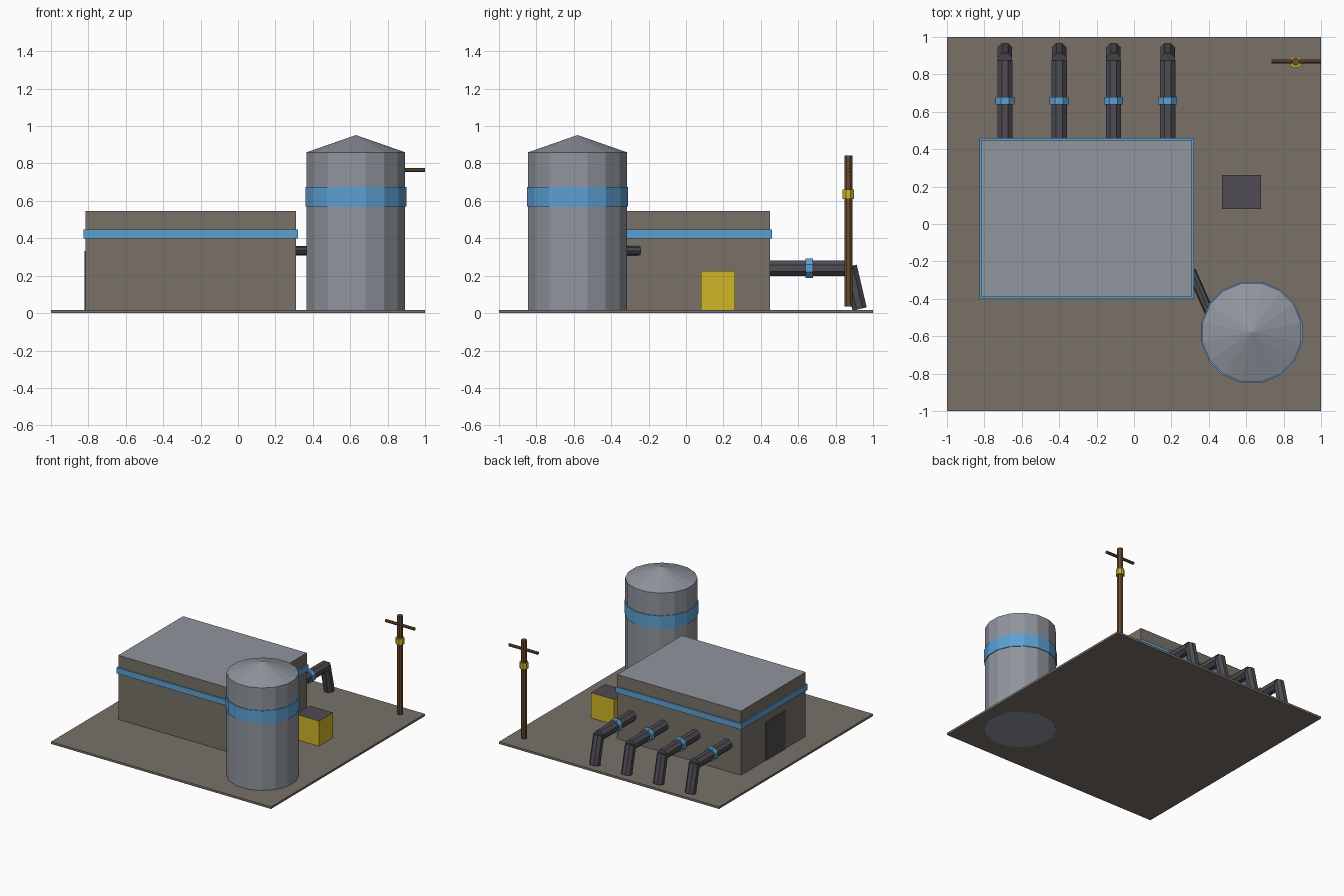
import bpy, bmesh, math
from mathutils import Vector

if "Cube" in bpy.data.objects:
    bpy.data.objects.remove(bpy.data.objects["Cube"], do_unlink=True)


def material(name, rgb):
    linear = [((c / 255 + 0.055) / 1.055) ** 2.4 for c in rgb] + [1]
    mat = bpy.data.materials.new(name)
    mat.use_nodes = True
    mat.diffuse_color = linear
    mat.node_tree.nodes["Principled BSDF"].inputs["Base Color"].default_value = linear
    return mat


CONCRETE = material("concrete", (120, 113, 104))
METAL = material("grey_metal", (144, 149, 157))
BLUE = material("blue_paint", (92, 160, 212))
DARK = material("dark_iron", (78, 76, 83))
YELLOW = material("yellow_paint", (208, 182, 38))
WOOD = material("brown_wood", (108, 76, 48))


def finish(name, bm, mat, top=None):
    """Make the object; top is an optional second colour for upward faces."""
    mesh = bpy.data.meshes.new(name)
    mesh.materials.append(mat)
    bmesh.ops.recalc_face_normals(bm, faces=bm.faces)
    if top:
        mesh.materials.append(top)
        for face in bm.faces:
            face.material_index = int(face.normal.z > 0.9)
    bm.to_mesh(mesh)
    bm.free()
    obj = bpy.data.objects.new(name, mesh)
    bpy.context.collection.objects.link(obj)
    return obj


def box(name, low, high, mat, top=None):
    low, high = Vector(low), Vector(high)
    bm = bmesh.new()
    bmesh.ops.create_cube(bm, size=1)
    for v in bm.verts:
        v.co = (low + high) / 2 + v.co * (high - low)
    return finish(name, bm, mat, top)


def rod(name, start, end, radius, mat, sides=8, tip=None):
    """Prism between two points, flat sides on the axes; radius is to the flats."""
    start, end = Vector(start), Vector(end)
    axis = end - start
    corner = radius / math.cos(math.pi / sides)
    bm = bmesh.new()
    bmesh.ops.create_cone(bm, cap_ends=True, segments=sides, radius1=corner,
                          radius2=corner if tip is None else tip, depth=axis.length)
    turn = Vector((0, 0, 1)).rotation_difference(axis).to_matrix()
    spin = math.pi / sides
    for v in bm.verts:
        x, y, z = v.co
        v.co = (x * math.cos(spin) - y * math.sin(spin),
                x * math.sin(spin) + y * math.cos(spin), z)
        v.co = (start + end) / 2 + turn @ v.co
    return finish(name, bm, mat)


# Ground and building
box("ground_slab", (-1, -1, 0.0005), (1, 1, 0.018), CONCRETE)
box("building", (-0.815, -0.39, 0.01), (0.31, 0.45, 0.545), CONCRETE, METAL)
box("building_stripe", (-0.825, -0.4, 0.398), (0.32, 0.46, 0.446), BLUE)
box("door", (-0.82, -0.12, 0.01), (-0.812, 0.13, 0.332), DARK)

# Storage tank
tx, ty = 0.63, -0.58
rod("tank_body", (tx, ty, 0), (tx, ty, 0.86), 0.264, METAL, 16)
rod("tank_roof", (tx, ty, 0.86), (tx, ty, 0.952), 0.264, METAL, 16, 0)
rod("tank_stripe", (tx, ty, 0.57), (tx, ty, 0.675), 0.27, BLUE, 16)
rod("tank_pipe", (0.305, -0.25, 0.334), (0.42, -0.51, 0.334), 0.024, DARK)

# Outlet pipes along the back
for i in range(4):
    x = -0.69 + 0.29 * i
    rod(f"outlet_pipe_{i + 1}", (x, 0.44, 0.24), (x, 0.875, 0.24), 0.041, DARK)
    rod(f"outlet_drop_{i + 1}", (x, 0.875, 0.25), (x, 0.928, 0.022), 0.039, DARK)
    rod(f"outlet_clamp_{i + 1}", (x, 0.64, 0.24), (x, 0.68, 0.24), 0.051, BLUE)

# Utility box
box("utility_box", (0.47, 0.08, 0.01), (0.68, 0.262, 0.225), YELLOW, DARK)

# Power pole
px, py = 0.865, 0.868
rod("pole", (px, py, 0.035), (px, py, 0.842), 0.021, WOOD)
rod("pole_crossarm", (px - 0.13, py, 0.765), (px + 0.135, py, 0.765), 0.011, WOOD)
rod("pole_clamp", (px, py, 0.61), (px, py, 0.66), 0.031, YELLOW)
